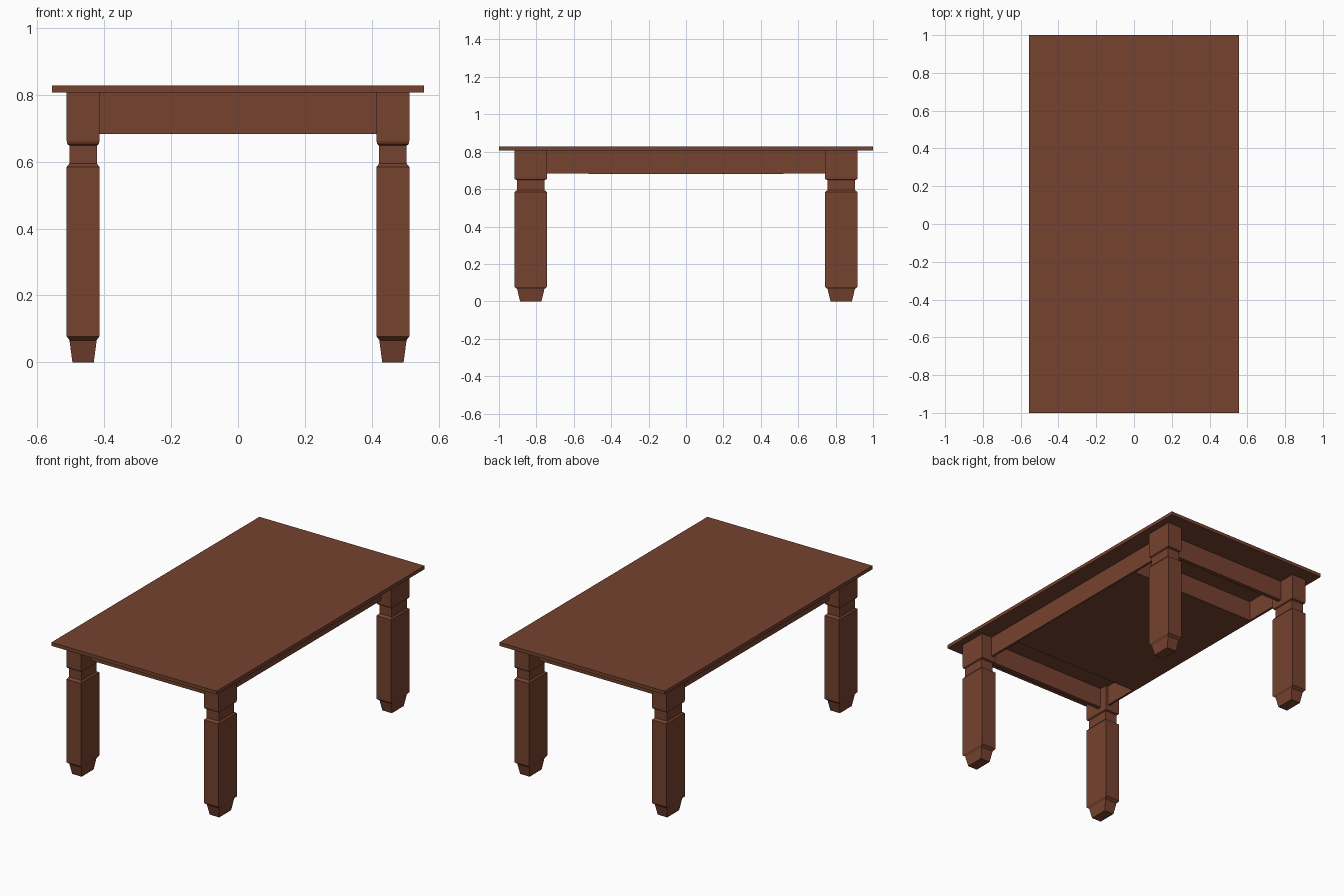
import bpy, bmesh

if "Cube" in bpy.data.objects:
    bpy.data.objects.remove(bpy.data.objects["Cube"])

wood = bpy.data.materials.new("reddish_brown_wood")
wood.diffuse_color = (0.18, 0.055, 0.028, 1)
wood.use_nodes = True
wood.node_tree.nodes["Principled BSDF"].inputs["Base Color"].default_value = wood.diffuse_color


def finish(name, bm):
    bmesh.ops.recalc_face_normals(bm, faces=bm.faces)
    mesh = bpy.data.meshes.new(name)
    bm.to_mesh(mesh)
    bm.free()
    mesh.materials.append(wood)
    obj = bpy.data.objects.new(name, mesh)
    bpy.context.collection.objects.link(obj)
    return obj


def box(name, x0, x1, y0, y1, z0, z1):
    bm = bmesh.new()
    bmesh.ops.create_cube(bm, size=1)
    for v in bm.verts:
        v.co = ((x0 + x1) / 2 + v.co.x * (x1 - x0),
                (y0 + y1) / 2 + v.co.y * (y1 - y0),
                (z0 + z1) / 2 + v.co.z * (z1 - z0))
    return finish(name, bm)


# Height and relative width of each square ring of a leg
PROFILE = [(0, .65), (.066, .83), (.078, 1), (.584, 1), (.594, .84),
           (.648, .84), (.652, .96), (.662, 1), (.808, 1)]


def leg(name, cx, cy, hx=.049, hy=.088):
    bm = bmesh.new()
    rings = [[bm.verts.new((cx + sx * hx * s, cy + sy * hy * s, z))
              for sx, sy in ((-1, -1), (1, -1), (1, 1), (-1, 1))]
             for z, s in PROFILE]
    for a, b in zip(rings, rings[1:]):
        for i in range(4):
            j = (i + 1) % 4
            bm.faces.new((a[i], a[j], b[j], b[i]))
    bm.faces.new(rings[0][::-1])
    bm.faces.new(rings[-1])
    return finish(name, bm)


# Table top
box("table_top", -.556, .556, -1, 1, .806, .827)

# Four legs
for sx, side in ((-1, "left"), (1, "right")):
    for sy, end in ((-1, "front"), (1, "back")):
        leg(f"{end}_{side}_leg", sx * .463, sy * .83)

# Aprons between the legs
APRON_Z = (.683, .808)
for s, side, end in ((-1, "left", "front"), (1, "right", "back")):
    xs = sorted((s * .428, s * .442))
    box(f"{side}_apron", *xs, -.79, .79, *APRON_Z)
    ys = sorted((s * .79, s * .815))
    box(f"{end}_apron", -.44, .44, *ys, *APRON_Z)

# Closed compartment under the middle of the top
box("centre_compartment", -.435, .435, -.522, .522, .682, .808)
